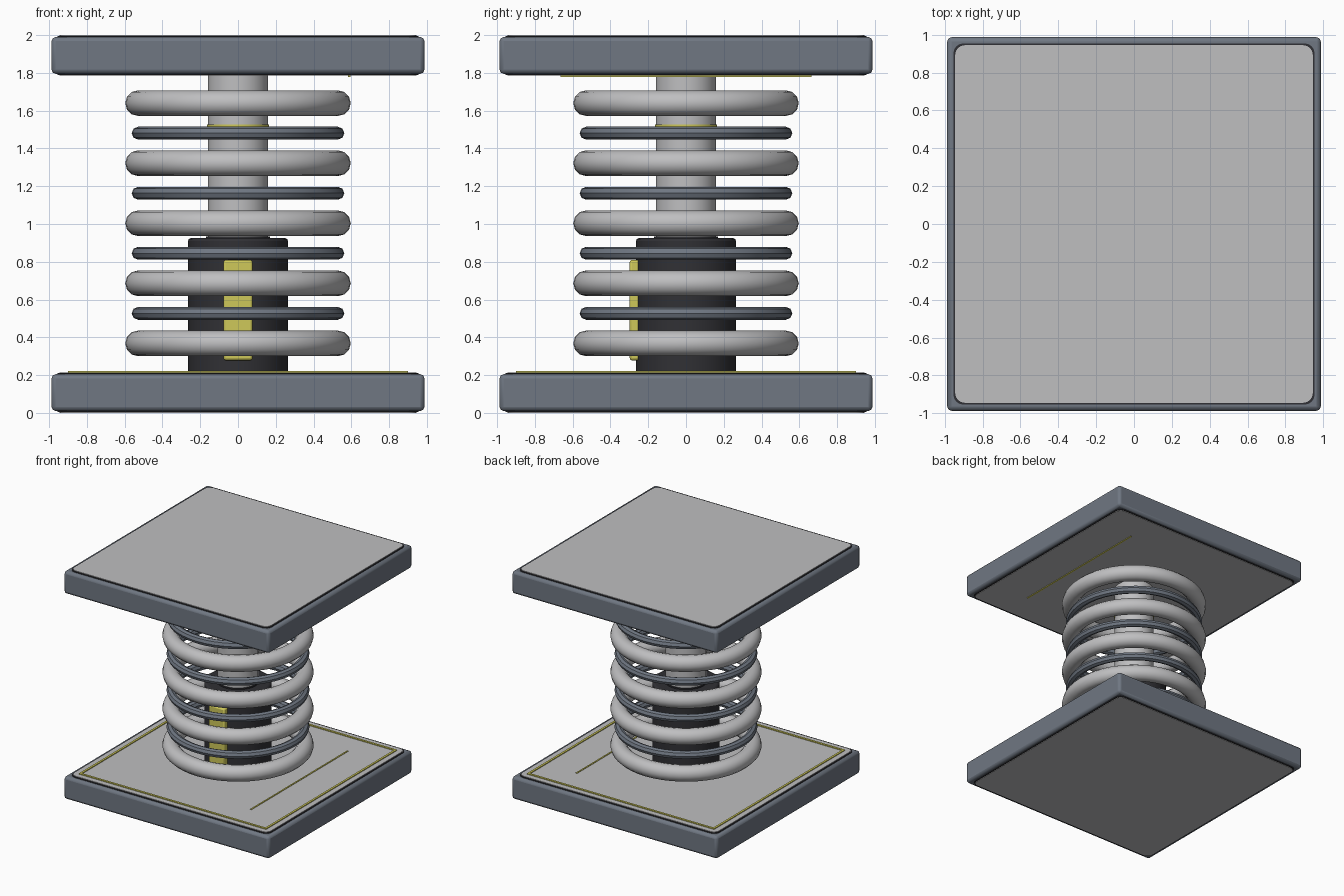
import bpy, math

if "Cube" in bpy.data.objects:
    bpy.data.objects.remove(bpy.data.objects["Cube"])

def mat(name, c):
    m = bpy.data.materials.new(name)
    m.diffuse_color = (*c, 1)
    m.use_nodes = True
    m.node_tree.nodes["Principled BSDF"].inputs["Base Color"].default_value = m.diffuse_color
    return m

STEEL = mat("blue grey steel", (0.16, 0.185, 0.225))
LIGHT = mat("light grey metal", (0.52, 0.52, 0.53))
BLACK = mat("near black", (0.03, 0.03, 0.035))
YELLOW = mat("warning yellow", (0.62, 0.58, 0.10))

def finish(o, name, m, bevel=0, segs=2):
    o.name = name
    o.data.materials.append(m)
    if bevel:
        b = o.modifiers.new("bevel", 'BEVEL')
        b.width, b.segments, b.limit_method = bevel, segs, 'ANGLE'
    bpy.ops.object.shade_smooth_by_angle(angle=math.radians(35))
    return o

def box(name, m, x0, x1, y0, y1, z0, z1, bevel=0):
    bpy.ops.mesh.primitive_cube_add(size=1, location=((x0+x1)/2, (y0+y1)/2, (z0+z1)/2))
    o = bpy.context.object
    o.scale = (x1-x0, y1-y0, z1-z0)
    bpy.ops.object.transform_apply(location=False, rotation=False, scale=True)
    return finish(o, name, m, bevel)

def cyl(name, m, r, z0, z1, bevel=0):
    bpy.ops.mesh.primitive_cylinder_add(vertices=48, radius=r, depth=z1-z0, location=(0, 0, (z0+z1)/2))
    return finish(bpy.context.object, name, m, bevel)

def torus(name, m, R, r, z, n):
    bpy.ops.mesh.primitive_torus_add(major_radius=R, minor_radius=r, major_segments=48,
                                     minor_segments=n, location=(0, 0, z))
    return finish(bpy.context.object, name, m)

def panel(name, m, h, rad, z0, z1):
    # square sheet with rounded corners
    pts = []
    for k in range(4):
        for i in range(5):
            a = math.pi/2*(k + i/4)
            cx = (h-rad)*(1 if k in (0, 3) else -1)
            cy = (h-rad)*(1 if k < 2 else -1)
            pts.append((cx + rad*math.cos(a), cy + rad*math.sin(a)))
    n = len(pts)
    verts = [(x, y, z) for z in (z0, z1) for x, y in pts]
    faces = [tuple(range(n-1, -1, -1)), tuple(range(n, 2*n))]
    faces += [(i, (i+1) % n, n+(i+1) % n, n+i) for i in range(n)]
    me = bpy.data.meshes.new(name)
    me.from_pydata(verts, [], faces)
    o = bpy.data.objects.new(name, me)
    bpy.context.collection.objects.link(o)
    bpy.ops.object.select_all(action='DESELECT')
    bpy.context.view_layer.objects.active = o
    o.select_set(True)
    finish(o, name, m)

# end plates with dark gaskets and light face sheets
for name, z in (("bottom", 0.0), ("top", 1.785)):
    box(name + "_plate", STEEL, -.987, .987, -.987, .987, z+.01, z+.205, .022)
    panel(name + "_gasket", BLACK, .955, .055, z+.004, z+.211)
    panel(name + "_face_sheet", LIGHT, .945, .05, z, z+.215)

# yellow border and straight marks
for s in (-1, 1):
    a, b = sorted((s*.9, s*.882))
    box("border_front_back", YELLOW, -.9, .9, a, b, .212, .222)
    box("border_side", YELLOW, a, b, -.882, .882, .212, .222)
box("bottom_mark", YELLOW, .583, .595, -.665, .665, .212, .220)
box("top_mark", YELLOW, .583, .595, -.665, .665, 1.779, 1.788)

# damper: housing, collar, rod, rod band and front stripe
cyl("housing", BLACK, .265, .21, .925, .015)
cyl("housing_collar", BLACK, .17, .90, .935)
cyl("rod", LIGHT, .16, .9, 1.79)
cyl("rod_band", YELLOW, .165, 1.515, 1.527)
box("housing_stripe", YELLOW, -.077, .077, -.298, -.24, .278, .81, .012)

# alternating thick and thin spring rings
for i in range(9):
    z = .368 + i*.159
    if i % 2 == 0:
        torus("thick_ring", LIGHT, .529, .068, z, 12)
    else:
        torus("thin_ring", STEEL, .529, .034, z, 8)
